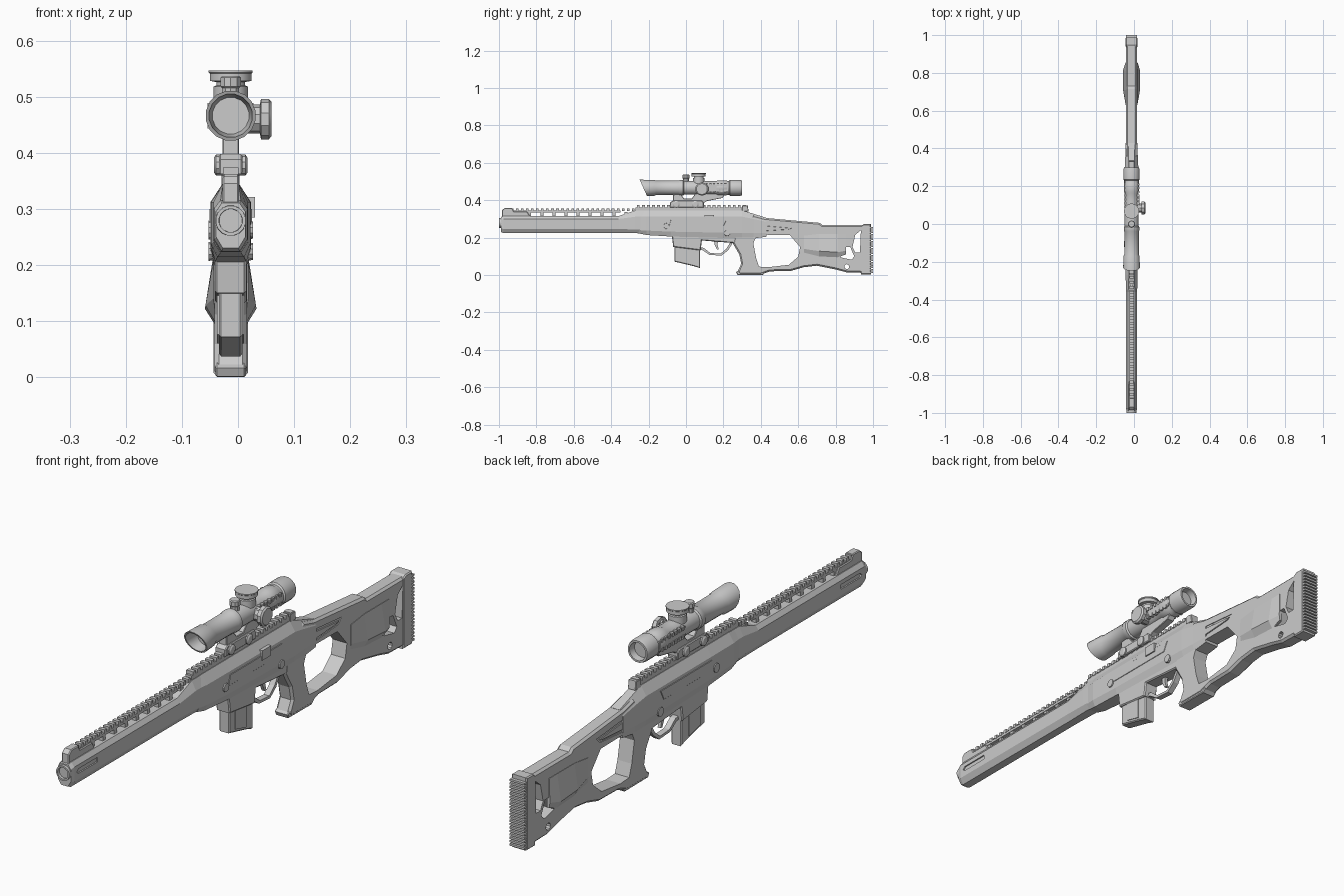
import bpy, bmesh, math
from mathutils import Matrix

X0 = -0.013  # centre plane of the rifle


def finish(name, bm, smooth=False):
    bmesh.ops.recalc_face_normals(bm, faces=bm.faces[:])
    bmesh.ops.translate(bm, vec=(X0, 0, 0), verts=bm.verts[:])
    me = bpy.data.meshes.new(name)
    bm.to_mesh(me)
    bm.free()
    ob = bpy.data.objects.new(name, me)
    bpy.context.collection.objects.link(ob)
    if smooth:
        bpy.ops.object.select_all(action='DESELECT')
        ob.select_set(True)
        bpy.context.view_layer.objects.active = ob
        bpy.ops.object.shade_smooth_by_angle(angle=math.radians(32))
    return ob


def loft(name, rings, smooth=False):
    bm = bmesh.new()
    vs = [[bm.verts.new(p) for p in r] for r in rings]
    n = len(vs[0])
    for a, b in zip(vs, vs[1:]):
        for i in range(n):
            bm.faces.new((a[i], a[(i + 1) % n], b[(i + 1) % n], b[i]))
    bm.faces.new(vs[0])
    bm.faces.new(vs[-1][::-1])
    return finish(name, bm, smooth)


def prism(name, outline, hw, chamfer=0.0, cx=0.0):
    """Side outline (y, z) extruded across x, with chamfered rims."""
    bm = bmesh.new()
    f = bm.faces.new([bm.verts.new((cx - hw, y, z)) for y, z in outline])
    ext = bmesh.ops.extrude_face_region(bm, geom=[f])
    bmesh.ops.translate(bm, vec=(2 * hw, 0, 0),
                        verts=[v for v in ext['geom'] if isinstance(v, bmesh.types.BMVert)])
    if chamfer:
        rim = [e for e in bm.edges if abs(e.verts[0].co.x - e.verts[1].co.x) < 1e-6]
        bmesh.ops.bevel(bm, geom=rim, offset=chamfer, segments=1, affect='EDGES', clamp_overlap=False)
    return finish(name, bm)


def lathe(name, c, axis, prof, n=16):
    """Profile of (distance, radius[, slant]) turned around an axis."""
    rings = []
    for t, r, *s in prof:
        ring = []
        for i in range(n):
            a = 2 * math.pi * (i + 0.5) / n
            u, v = r * math.cos(a), r * math.sin(a)
            p = {'x': (t, u, v), 'y': (u, t - (s[0] * v if s else 0), v), 'z': (u, v, t)}[axis]
            ring.append([c[k] + p[k] for k in range(3)])
        rings.append(ring)
    return loft(name, rings, True)


def boxes(name, items):
    bm = bmesh.new()
    for c, s in items:
        bmesh.ops.create_cube(bm, size=1, matrix=Matrix.Translation(c) @ Matrix.Diagonal((*s, 1)))
    return finish(name, bm)


def cut(ob, cutters):
    for c in cutters:
        c.hide_render = True
        m = ob.modifiers.new('cut', 'BOOLEAN')
        m.operation, m.object, m.solver = 'DIFFERENCE', c, 'EXACT'
        bpy.context.view_layer.objects.active = ob
        bpy.ops.object.modifier_apply(modifier=m.name)
        bpy.data.objects.remove(c)


def octo(y, zb, zt, hw, top, bot, zs_lo, zs_hi):
    half = [(bot, zb), (hw, zs_lo), (hw, zs_hi), (top, zt)]
    return [(x, y, z) for x, z in half] + [(-x, y, z) for x, z in half[::-1]]


# handguard, with side grooves near the muzzle
guard = loft('handguard', [
    octo(-0.99, .230, .310, .026, .016, .014, .250, .295),
    octo(-0.975, .224, .316, .030, .018, .016, .246, .300),
    octo(-0.36, .224, .316, .030, .018, .016, .246, .300),
    octo(-0.27, .224, .345, .031, .014, .018, .244, .312),
    octo(-0.22, .222, .345, .031, .014, .018, .242, .312)])
cut(guard, [prism('groove_cutter', [(-.96, .275), (-.95, .285), (-.84, .285), (-.84, .268), (-.95, .268)],
                  .006, 0, s * .031) for s in (-1, 1)])
lathe('muzzle', (0, 0, .279), 'y', [(-.93, .019), (-1, .021), (-1, .027), (-.96, .028)], 16)

# top rails: posts, strips and teeth
boxes('front_rail', [((0, -.66, .339), (.022, .62, .010))]
      + [((0, -.90 + .0645 * i, .325), (.018, .016, .024)) for i in range(10)]
      + [((0, -.93 + .027 * i, .349), (.024, .014, .014)) for i in range(25)])
boxes('receiver_rail', [((0, .03, .353), (.024, .60, .018))]
      + [((0, -.255 + .027 * i, .367), (.028, .015, .014)) for i in range(22)])
prism('front_sight_block', [(-.985, .31), (-.985, .345), (-.97, .358), (-.93, .358), (-.92, .34),
                            (-.85, .34), (-.83, .31)], .015, .003)
prism('rail_end_block', [(.30, .34), (.30, .372), (.33, .372), (.335, .34)], .016, .002)

# receiver
loft('receiver', [
    octo(-.25, .222, .343, .030, .014, .018, .240, .312),
    octo(-.21, .214, .346, .035, .014, .024, .238, .312),
    octo(-.08, .206, .346, .036, .014, .028, .232, .312),
    octo(.30, .196, .346, .036, .014, .028, .225, .312),
    octo(.36, .196, .328, .033, .016, .028, .225, .300),
    octo(.43, .205, .306, .031, .018, .028, .225, .285)])
prism('lower_receiver', [(-.11, .23), (-.075, .205), (-.068, .15), (.078, .132), (.085, .185),
                         (.27, .17), (.30, .25), (-.10, .25)], .028, .004)
prism('magazine', [(-.062, .16), (-.062, .072), (.04, .048), (.076, .037), (.076, .16)], .021, .004)
for s in (-1, 1):
    prism('magazine_rib', [(-.03, .15), (-.03, .076), (.035, .06), (.035, .14)], .002, 0, s * .022)
    prism('side_panel', [(-.09, .262), (-.08, .30), (.22, .30), (.20, .262)], .002, .001, s * .036)
    lathe('front_pin', (s * .034, -.105, .262), 'x', [(-.006, .017), (.006, .015)], 10)
    lathe('rear_pin', (s * .034, .22, .224), 'x', [(-.006, .017), (.006, .015)], 10)
boxes('bolt_handle', [((.034, .125, .303), (.018, .05, .036))])

# trigger and its guard
prism('trigger_guard', [(.07, .15), (.095, .145), (.13, .118), (.185, .114), (.215, .14), (.24, .18), (.255, .18),
                        (.225, .132), (.19, .104), (.125, .108), (.09, .132), (.07, .137)], .011)
prism('trigger', [(.15, .19), (.152, .165), (.165, .138), (.175, .138), (.168, .165), (.175, .19)], .006)

# thumbhole stock with grip
stock = prism('stock', [(.27, .25), (.36, .322), (.42, .306), (.715, .279), (.73, .267), (.95, .267), (.95, .012),
                        (.86, .014), (.80, .030), (.70, .050), (.63, .042), (.56, .022), (.45, .020), (.40, .003),
                        (.285, .003), (.275, .018), (.295, .06), (.285, .11), (.25, .17)], .029, .008)
cut(stock, [
    prism('hole_cutter', [(.36, .17), (.375, .205), (.40, .216), (.555, .214), (.61, .15), (.60, .098),
                          (.55, .055), (.44, .042), (.39, .045), (.375, .09)], .1),
    prism('slot_cutter', [(.905, .215), (.935, .24), (.93, .12), (.905, .12), (.89, .15)], .1),
    prism('low_slot_cutter', [(.825, .095), (.855, .15), (.878, .15), (.90, .10), (.885, .082)], .1),
    lathe('sling_cutter', (0, .86, .045), 'x', [(-.1, .013), (.1, .013)], 10)]
    + [prism('panel_cutter', [(.40, .225), (.40, .265), (.42, .272), (.58, .258), (.56, .238)],
             .004, 0, s * .030) for s in (-1, 1)])
for s in (-1, 1):
    prism('stock_inlay', [(.412, .235), (.415, .258), (.425, .263), (.565, .251), (.55, .244)], .003, .001, s * .027)
    # flared cheek panels
    loft('cheek_panel', [[(s * x, y, z) for x, z in ((.02, zt), (.0305, zt), (w, zm), (.029, zb), (.02, zb))]
                         for y, w, zt, zm, zb in ((.63, .031, .21, .14, .12), (.71, .045, .22, .128, .10),
                                                  (.81, .046, .22, .122, .095), (.855, .032, .22, .13, .11))])
prism('grip_base', [(.275, .001), (.268, .016), (.285, .028), (.39, .030), (.43, .018), (.41, 0)], .027, .003)

# butt pad with ridges
prism('butt_plate', [(.935, .004), (.935, .262), (.95, .272), (.988, .272), (.988, .004)], .031, .004)
boxes('butt_ridges', [((0, .99, .016 + .0125 * i), (.060, .02, .0075)) for i in range(20)])

# scope body
Z = .466
lathe('scope', (0, 0, Z), 'y', [
    (-.17, .033), (-.228, .039, .45), (-.228, .045, .45), (-.17, .043), (-.16, .039), (-.04, .039), (-.035, .042),
    (-.015, .042), (-.01, .037), (.12, .037), (.16, .037), (.17, .041), (.215, .041), (.22, .038), (.23, .038),
    (.235, .043), (.29, .043), (.30, .040), (.30, .033), (.275, .030)])
lathe('top_turret', (0, .068, 0), 'z', [(.49, .031), (.518, .031), (.52, .026), (.526, .026), (.528, .038),
                                        (.541, .038), (.543, .040), (.547, .040)])
lathe('small_turret', (0, 0, 0), 'z', [(.49, .016), (.515, .016), (.518, .019), (.534, .019), (.537, .016)], 10)
lathe('side_knob', (0, .085, Z - .006), 'x', [(.02, .026), (.052, .026), (.054, .036), (.068, .036), (.073, .030)], 10)
boxes('scope_side_ribs', [((0, .15, Z), (.076, .15, .036))]
      + [((0, .09 + .02 * i, Z + dz), (.082, .011, .014)) for i in range(7) for dz in (-.016, .016)])

# scope mount and clamps
prism('scope_mount', [(-.07, .385), (-.07, .43), (-.03, .435), (-.01, .408), (.03, .408), (.05, .435),
                      (.21, .435), (.195, .412), (.11, .395), (.095, .385)], .015, .002)
prism('mount_clamp', [(-.085, .362), (-.085, .388), (-.07, .398), (.085, .398), (.095, .388), (.095, .362)], .021, .003)
for y in (-.052, .05):
    lathe('clamp_bolt', (0, y, .378), 'x', [(-.030, .013), (-.026, .019), (.026, .019), (.030, .013)], 10)
